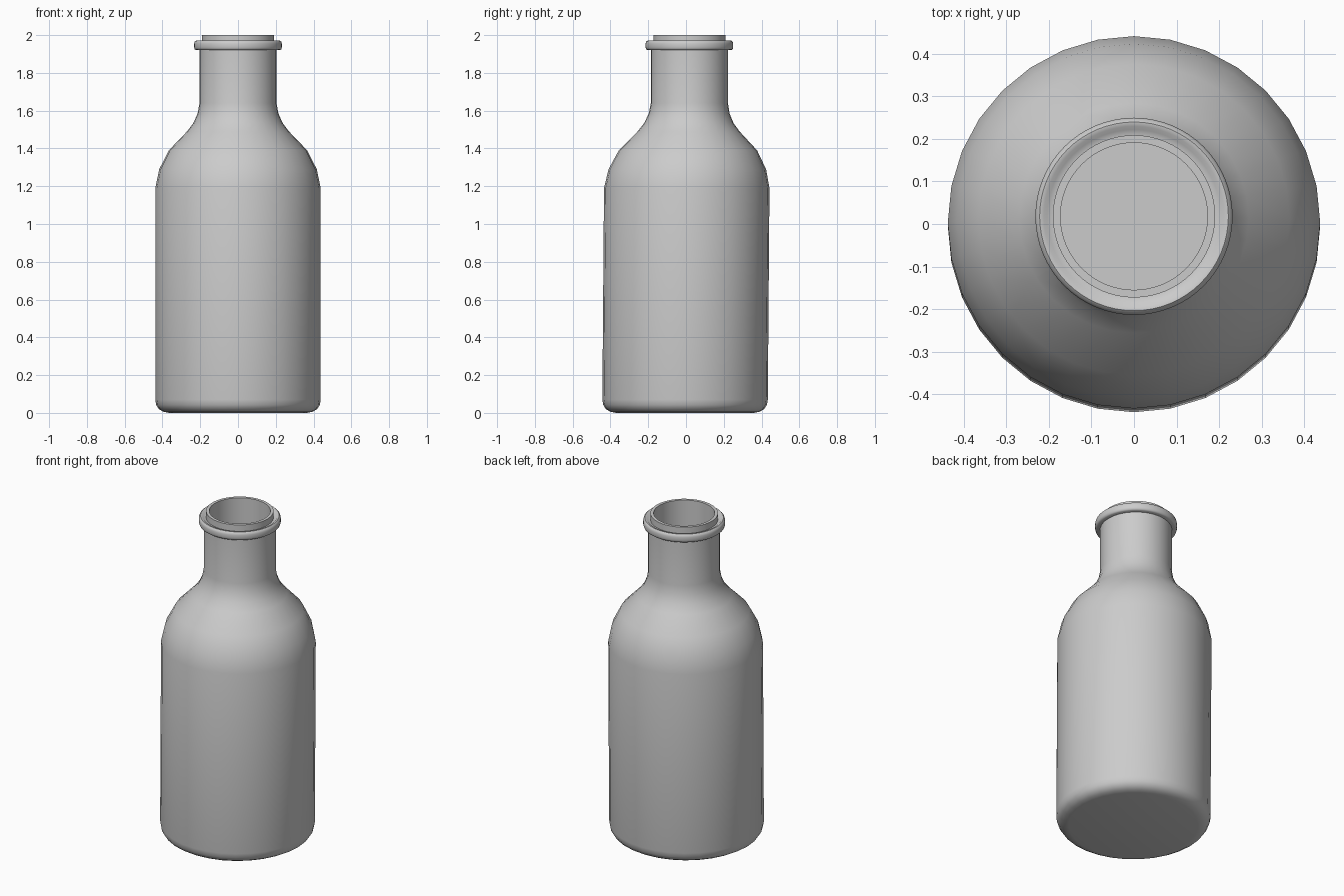
import bpy, bmesh, math

if "Cube" in bpy.data.objects:
    bpy.data.objects.remove(bpy.data.objects["Cube"])

glass = bpy.data.materials.new("light_grey")
glass.diffuse_color = (0.6, 0.6, 0.6, 1)
glass.use_nodes = True
glass.node_tree.nodes["Principled BSDF"].inputs["Base Color"].default_value = glass.diffuse_color

# The bottle axis leans slightly towards +y with height
AXIS = [(0.0, -0.005), (0.05, -0.005), (1.2, 0.004), (1.62, 0.018), (2.0, 0.018)]


def axis_y(z):
    for (z0, y0), (z1, y1) in zip(AXIS, AXIS[1:]):
        if z <= z1:
            return y0 + (y1 - y0) * (z - z0) / (z1 - z0)
    return AXIS[-1][1]


def lathe(name, profile, sides, closed=False):
    """Spin (radius, z) points around the axis; a radius of 0 makes a centre point."""
    bm = bmesh.new()
    rings = []
    for r, z in profile:
        y = axis_y(z)
        if r == 0:
            rings.append([bm.verts.new((0, y, z))] * sides)
        else:
            rings.append([bm.verts.new((r * math.cos(2 * math.pi * i / sides),
                                        y + r * math.sin(2 * math.pi * i / sides), z))
                          for i in range(sides)])
    pairs = list(zip(rings, rings[1:]))
    if closed:
        pairs.append((rings[-1], rings[0]))
    for a, b in pairs:
        for i in range(sides):
            j = (i + 1) % sides
            bm.faces.new(list(dict.fromkeys((a[i], a[j], b[j], b[i]))))
    bmesh.ops.recalc_face_normals(bm, faces=bm.faces)
    me = bpy.data.meshes.new(name)
    bm.to_mesh(me)
    bm.free()
    me.materials.append(glass)
    ob = bpy.data.objects.new(name, me)
    bpy.context.collection.objects.link(ob)
    bpy.ops.object.select_all(action='DESELECT')
    ob.select_set(True)
    bpy.context.view_layer.objects.active = ob
    bpy.ops.object.shade_smooth_by_angle(angle=math.radians(40))
    return ob


# Hollow body: outer wall from the base up to the neck, then back down inside
outer = [(0, 0), (0.365, 0), (0.395, 0.006), (0.419, 0.02), (0.433, 0.042), (0.438, 0.07),
         (0.438, 1.19), (0.417, 1.29), (0.366, 1.39), (0.27, 1.49), (0.236, 1.535),
         (0.214, 1.585), (0.204, 1.64), (0.204, 1.95)]
inner = [(0.176, 1.95), (0.176, 1.63), (0.21, 1.52), (0.34, 1.38), (0.39, 1.28),
         (0.41, 1.19), (0.41, 0.08), (0.36, 0.03), (0, 0.03)]
lathe("bottle_body", outer + inner, 32)

# Rounded collar around the top of the neck
collar = [(0.19, 1.92), (0.222, 1.92), (0.229, 1.925), (0.232, 1.935), (0.232, 1.955),
          (0.229, 1.965), (0.222, 1.971), (0.212, 1.97), (0.204, 1.962), (0.19, 1.96)]
lathe("neck_collar", collar, 64, closed=True)

# Thin lip standing above the collar
lathe("mouth_lip", [(0.191, 1.9), (0.191, 2.0), (0.173, 2.0), (0.173, 1.63), (0.178, 1.63),
                    (0.178, 1.9)], 64, closed=True)
